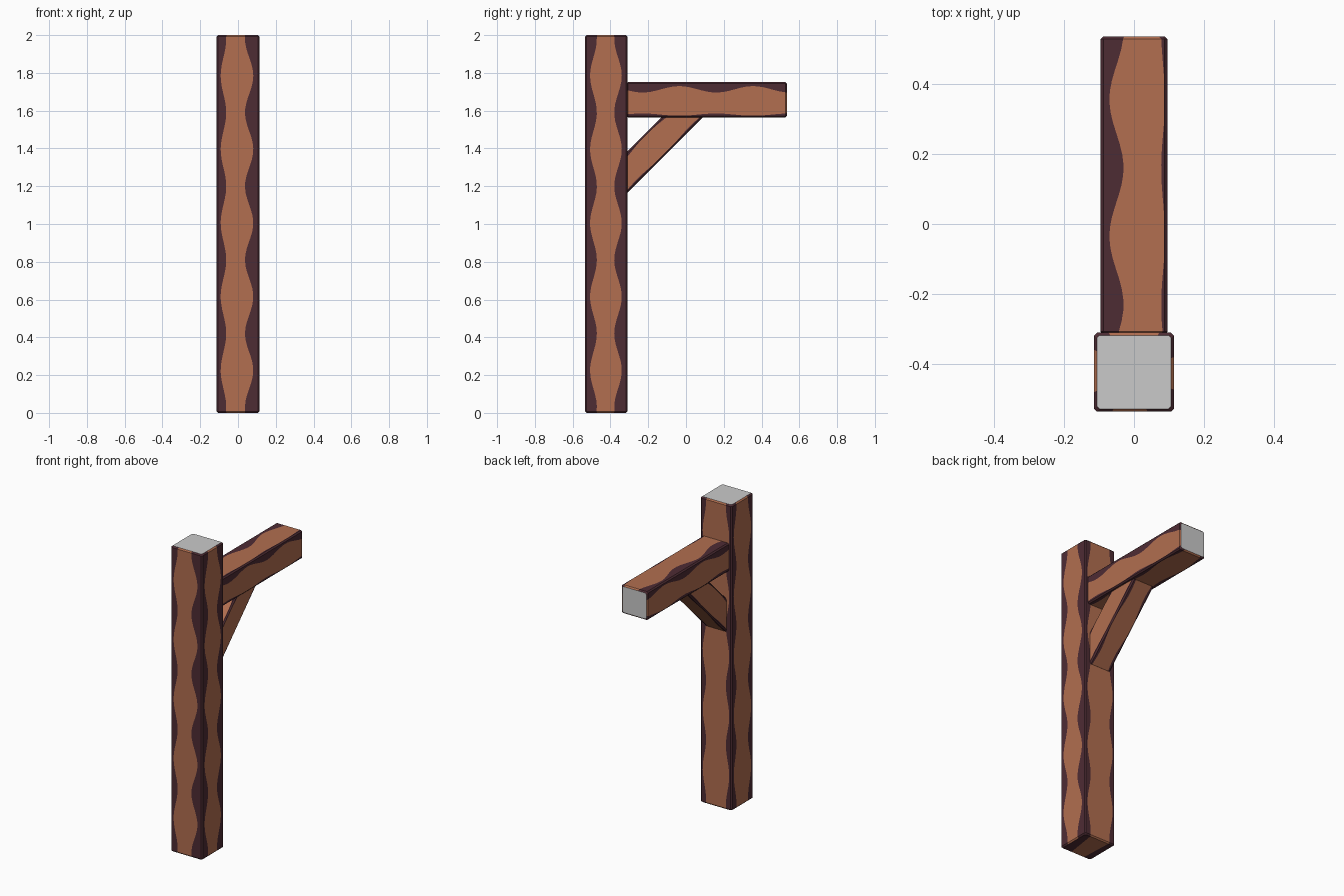
import bpy, bmesh, math
from mathutils import Matrix

if "Cube" in bpy.data.objects:
    bpy.data.objects.remove(bpy.data.objects["Cube"])


def material(name, rgb):
    m = bpy.data.materials.new(name)
    m.diffuse_color = (*rgb, 1.0)
    m.use_nodes = True
    m.node_tree.nodes["Principled BSDF"].inputs["Base Color"].default_value = m.diffuse_color
    return m


MATS = [material("light wood", (0.445, 0.156, 0.08)),
        material("dark wood", (0.076, 0.025, 0.034)),
        material("grey cut end", (0.59, 0.59, 0.59))]
LIGHT, DARK, GREY = range(3)
C = 0.008        # chamfer
PERIOD = 0.39    # spacing of the wavy dark edge bands


def timber(name, w, d, length, margins, phase, amp, end_mat, matrix):
    """Chamfered timber along local z; margins = (first, second) dark band
    widths on the front, right, back and left sides."""
    bm = bmesh.new()
    n = max(8, round(length / 0.03))
    levels = [0.0] + [C + (length - 2 * C) * i / n for i in range(n + 1)] + [length]
    rings = []
    for t in levels:
        wave = 1 + amp * math.cos(2 * math.pi * (t - phase) / PERIOD)
        inset = C if t in (0.0, length) else 0.0
        sx, sy = 1 - 2 * inset / w, 1 - 2 * inset / d
        ring = []
        for k in range(4):
            hu, v = (w / 2, d / 2) if k % 2 == 0 else (d / 2, w / 2)
            a, b = (max(C + 0.001, m * wave) for m in margins[k])
            for u in (-hu + C, -hu + a, hu - b, hu - C):
                x, y = ((u, -v), (v, u), (-u, v), (-v, -u))[k]
                ring.append(bm.verts.new((x * sx, y * sy, t)))
        rings.append(ring)

    # sides: light centre strip between dark wavy edges
    for lo, hi in zip(rings, rings[1:]):
        for j in range(16):
            q = (j + 1) % 16
            f = bm.faces.new((lo[j], lo[q], hi[q], hi[j]))
            f.material_index = LIGHT if j % 4 == 1 else DARK

    # ends: strip-painted start, plain far end
    strips = ((1, 2, 9, 10), (2, 3, 4, 5, 6, 7, 8, 9), (10, 11, 12, 13, 14, 15, 0, 1))
    for i, s in enumerate(strips):
        f = bm.faces.new([rings[0][j] for j in reversed(s)])
        f.material_index = LIGHT if i == 0 else DARK
        f = bm.faces.new([rings[-1][j] for j in s])
        f.material_index = end_mat

    me = bpy.data.meshes.new(name)
    bm.to_mesh(me)
    bm.free()
    for m in MATS:
        me.materials.append(m)
    ob = bpy.data.objects.new(name, me)
    ob.matrix_world = matrix
    bpy.context.collection.objects.link(ob)
    return ob


def place(y, z, angle):
    return Matrix.Translation((0, y, z)) @ Matrix.Rotation(math.radians(angle), 4, 'X')


# upright post
timber("post", 0.228, 0.225, 2.0,
       ((0.037, 0.055), (0.045, 0.05), (0.03, 0.03), (0.035, 0.04)),
       0.03, 0.4, GREY, place(-0.4225, 0, 0))

# horizontal arm, running back from the post
timber("arm", 0.19, 0.186, 0.85,
       ((0.045, 0.012), (0.038, 0.014), (0.022, 0.022), (0.018, 0.035)),
       0.085, 0.45, GREY, place(-0.315, 1.658, -90))

# diagonal brace, its square ends buried in post and arm
timber("brace", 0.155, 0.155, 0.58,
       ((0.015, 0.015), (0.014, 0.01), (0.016, 0.016), (0.01, 0.014)),
       0.1, 0.5, LIGHT, place(-0.37, 1.215, -45))
